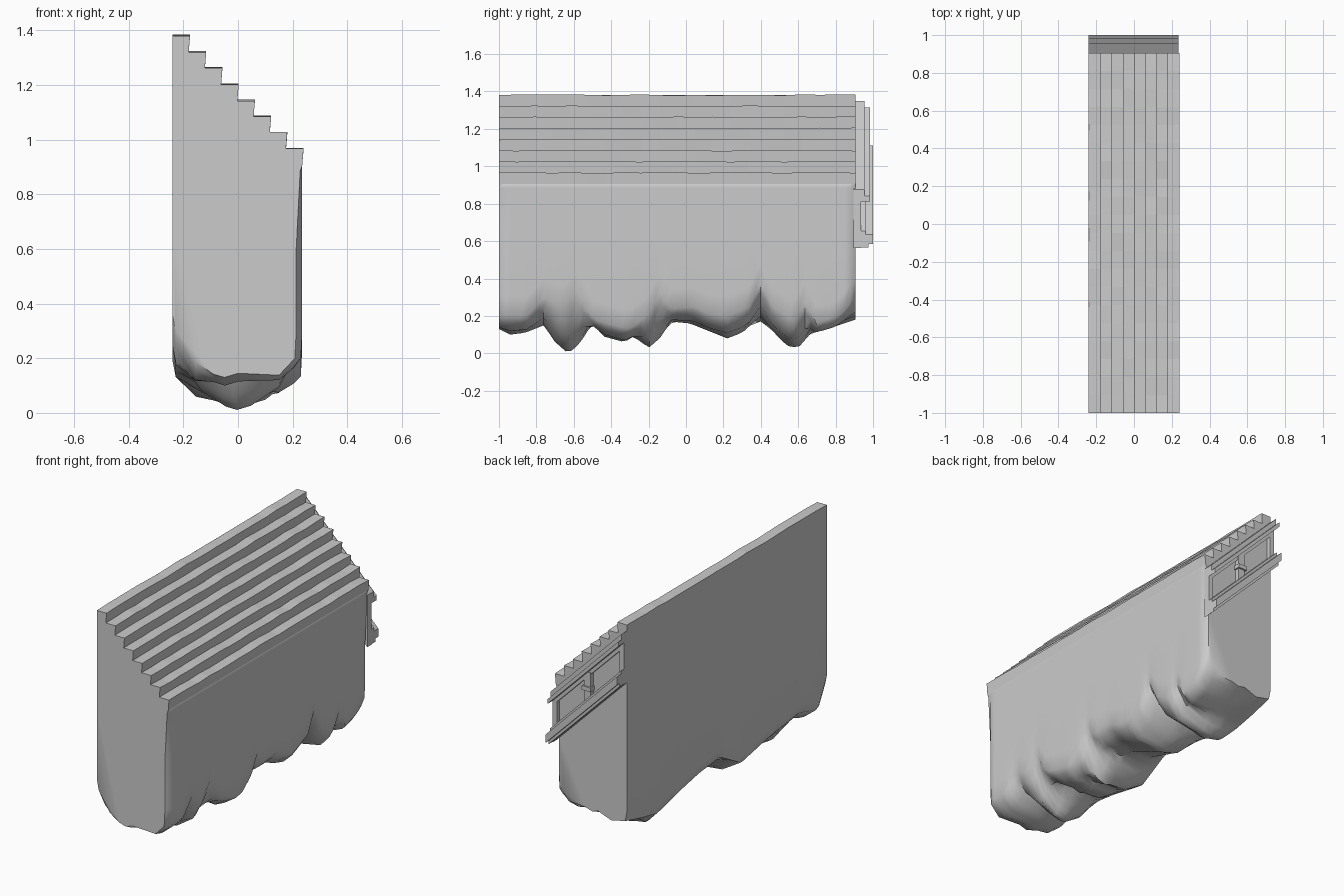
import bpy, bmesh, math, random

if "Cube" in bpy.data.objects:
    bpy.data.objects.remove(bpy.data.objects["Cube"])

random.seed(4)
X0, X1 = -0.24, 0.235      # left and right walls
Y0, Y1 = -1.0, 0.905       # front and back of the rock
TOP, LOW = 1.38, 0.905     # height of the slope at left and right


def loft(name, rings, smooth=None):
    """Join equal closed rings into a capped solid."""
    bm = bmesh.new()
    rows = [[bm.verts.new(p) for p in ring] for ring in rings]
    n = len(rows[0])
    for a, b in zip(rows, rows[1:]):
        for i in range(n):
            j = (i + 1) % n
            bm.faces.new((a[i], a[j], b[j], b[i]))
    bm.faces.new(rows[0])
    bm.faces.new(rows[-1][::-1])
    bmesh.ops.recalc_face_normals(bm, faces=bm.faces)
    me = bpy.data.meshes.new(name)
    bm.to_mesh(me)
    bm.free()
    ob = bpy.data.objects.new(name, me)
    bpy.context.collection.objects.link(ob)
    if smooth:
        bpy.ops.object.select_all(action='DESELECT')
        ob.select_set(True)
        bpy.context.view_layer.objects.active = ob
        bpy.ops.object.shade_smooth_by_angle(angle=math.radians(smooth))
    return ob


def lerp_table(table, y):
    for (a, u), (b, v) in zip(table, table[1:]):
        if y <= b:
            return u + (v - u) * max(0, (y - a) / (b - a))
    return table[-1][1]


# Ragged underside: lowest ridge, right wall edge and left wall edge along y
RIDGE = [(-1, .13), (-.94, .10), (-.86, .11), (-.76, .15), (-.7, .06), (-.63, 0),
         (-.57, .05), (-.5, .16), (-.44, .09), (-.33, .06), (-.28, .09), (-.2, .03),
         (-.14, .08), (-.08, .17), (.02, .16), (.12, .12), (.22, .08), (.3, .11),
         (.4, .2), (.48, .1), (.54, .04), (.6, .03), (.67, .11), (.78, .15), (.905, .2)]
RIGHT = [(-1, .2), (-.85, .2), (-.76, .3), (-.66, .25), (-.58, .34), (-.5, .18),
         (-.3, .13), (-.2, .21), (-.14, .33), (-.08, .24), (.05, .25), (.12, .21),
         (.22, .2), (.34, .25), (.4, .38), (.46, .25), (.58, .18), (.64, .28),
         (.7, .15), (.8, .17), (.905, .3)]
LEFT = [(-1, .3), (-.93, .17), (-.75, .22), (-.45, .18), (-.2, .13), (0, .24),
        (.2, .22), (.4, .18), (.6, .13), (.75, .16), (.905, .2)]

rock_rings = []
N = 64
for k in range(N + 1):
    y = Y0 + (Y1 - Y0) * k / N
    end = k in (0, N)
    b, r, l = (lerp_table(t, y) for t in (RIDGE, RIGHT, LEFT))
    cx = 0.05 * math.sin(4 * y + 2.5)      # ridge wanders sideways
    inset = 0.022 if end else 0            # softened end corners
    rx = X1 - inset
    ring = [(X0, y, TOP), (X0, y, .8), (X0, y, l + .06), (X0 + .012, y, l),
            (-.13 + cx / 2, y, b * .55 + l * .45 - .02),
            (cx - .04, y, b + .012), (cx, y, b), (cx + .05, y, b + .015),
            (.15, y, b * .6 + r * .4 - .02), (rx - .03, y, r * .75 + b * .25 - .01),
            (rx - .005, y, max(r, b + .04)), (rx, y, max(r, b) + .1),
            (rx, y, .6), (X1 - inset / 3, y, LOW - .02), (X1, y, LOW)]
    rock_rings.append(ring)
loft("rock_base", rock_rings, 50)

# Flight of eight steps with slightly worn edges
STEPS = 8
DX, DZ = (X1 - X0) / STEPS, (TOP - LOW) / STEPS
stair_rings = []
for k in range(21):
    y = Y0 + (Y1 - Y0) * k / 20
    ring = [(X0, y, TOP - .03)]
    for s in range(STEPS):
        x, z = X0 + s * DX, TOP - s * DZ + .003
        w = random.uniform(-.004, .002)
        ring += [(x, y, z + w), (x + DX + .005, y, z + w)]
    ring += [(X1, y, LOW), (X1 - .03, y, LOW)]
    stair_rings.append(ring)
loft("steps", stair_rings)


def slanted_beam(name, top, thick, y_out, y_in=Y1 - .01):
    """Beam parallel to the stair slope; top is its height at the left end."""
    drop = TOP - LOW
    loft(name, [[(x, y_in, z), (x, y_out, z), (x, y_out, z - thick), (x, y_in, z - thick)]
                for x, z in ((X0, top), (X1, top - drop))])


# Moulded trim on the back end, running down with the stairs
slanted_beam("upper_trim_inner", 1.35, .05, .955)
slanted_beam("upper_trim_outer", 1.315, .028, .985)
slanted_beam("upper_trim_lower", 1.29, .03, .935)
slanted_beam("trim_panel", 1.30, .25, .912)
slanted_beam("lower_trim_top", 1.13, .03, .96)
slanted_beam("lower_trim_outer", 1.11, .05, 1.0)
slanted_beam("lower_trim_inner", 1.07, .03, .975)
slanted_beam("lower_trim_foot", 1.055, .018, .935)


def post(name, x, w, z0, z1, y_out):
    loft(name, [[(x - w, y, z0), (x + w, y, z0), (x + w, y, z1), (x - w, y, z1)]
                for y in (Y1 - .01, y_out)])


# Posts between the two trims
post("middle_post", 0, .022, .86, 1.05, .94)
post("middle_post_band", 0, .03, .94, .965, .95)
post("left_post", X0 + .015, .015, 1.1, 1.27, .935)
post("right_post", X1 - .015, .015, .65, .81, .935)
